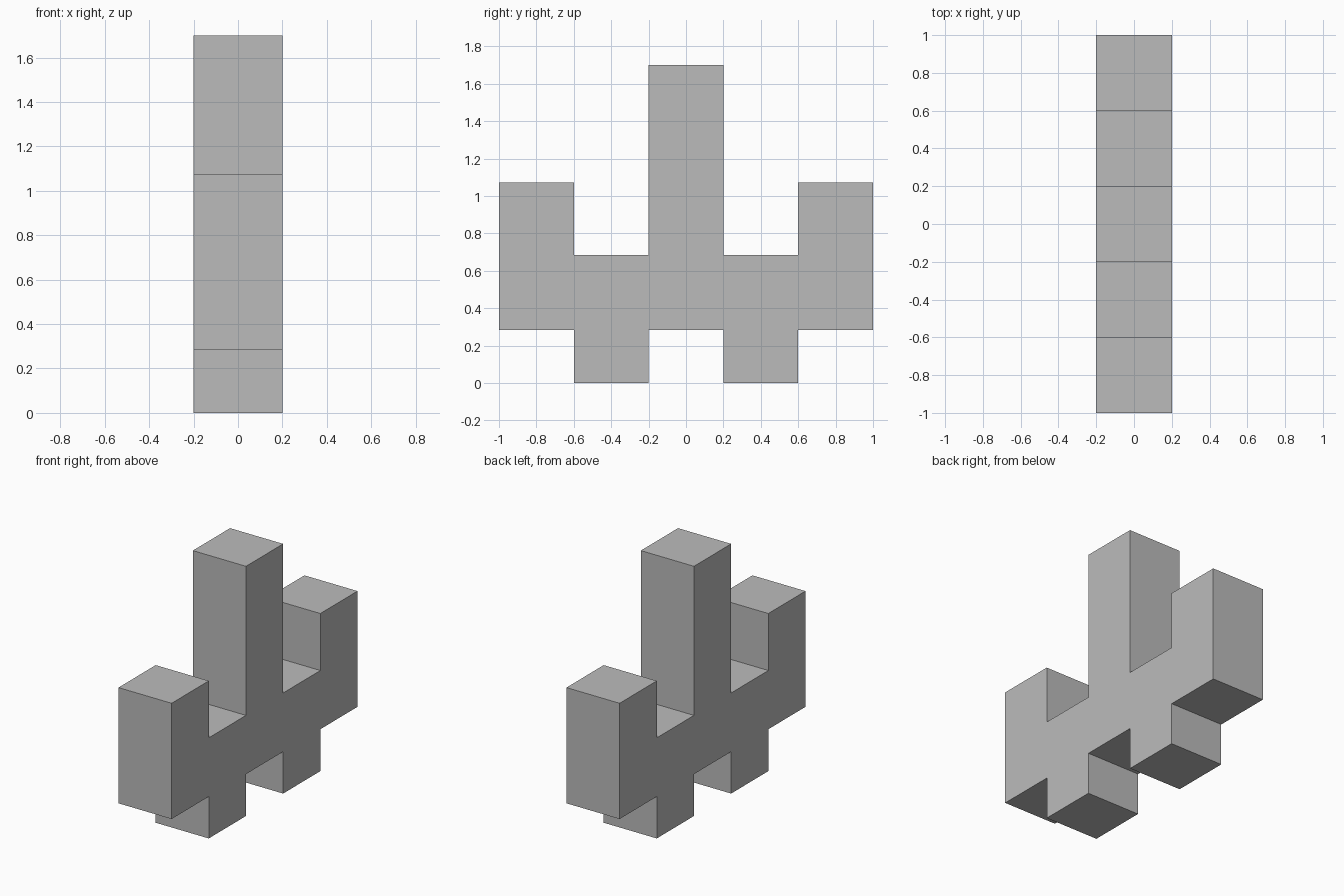
import bpy
import bmesh

default_cube = bpy.data.objects.get("Cube")
if default_cube:
    bpy.data.objects.remove(default_cube, do_unlink=True)

# Single plain grey
COLOUR = (0.5, 0.5, 0.5, 1.0)
grey = bpy.data.materials.new("plain_grey")
grey.use_nodes = True
grey.diffuse_color = COLOUR
grey.node_tree.nodes["Principled BSDF"].inputs["Base Color"].default_value = COLOUR

# Heights of the steps, the column width and half the thickness
FOOT, DECK, ARM, TOWER = 0.285, 0.685, 1.073, 1.70
W, HALF = 0.4, 0.2

# Back half of the stepped outline (y, z), from the underside up to the tower top
half = [
    (W / 2, FOOT), (W / 2, 0), (1.5 * W, 0), (1.5 * W, FOOT),   # foot
    (2.5 * W, FOOT), (2.5 * W, ARM), (1.5 * W, ARM),            # end arm
    (1.5 * W, DECK), (W / 2, DECK), (W / 2, TOWER),             # deck and tower
]
outline = half + [(-y, z) for y, z in reversed(half)]

# Extrude the outline across x into one solid body
bm = bmesh.new()
side = bm.faces.new([bm.verts.new((-HALF, y, z)) for y, z in outline])
extruded = bmesh.ops.extrude_face_region(bm, geom=[side])["geom"]
moved = [v for v in extruded if isinstance(v, bmesh.types.BMVert)]
bmesh.ops.translate(bm, verts=moved, vec=(2 * HALF, 0, 0))
bmesh.ops.recalc_face_normals(bm, faces=bm.faces)

mesh = bpy.data.meshes.new("stepped_body")
bm.to_mesh(mesh)
bm.free()
mesh.materials.append(grey)
body = bpy.data.objects.new("stepped_body", mesh)
bpy.context.collection.objects.link(body)
